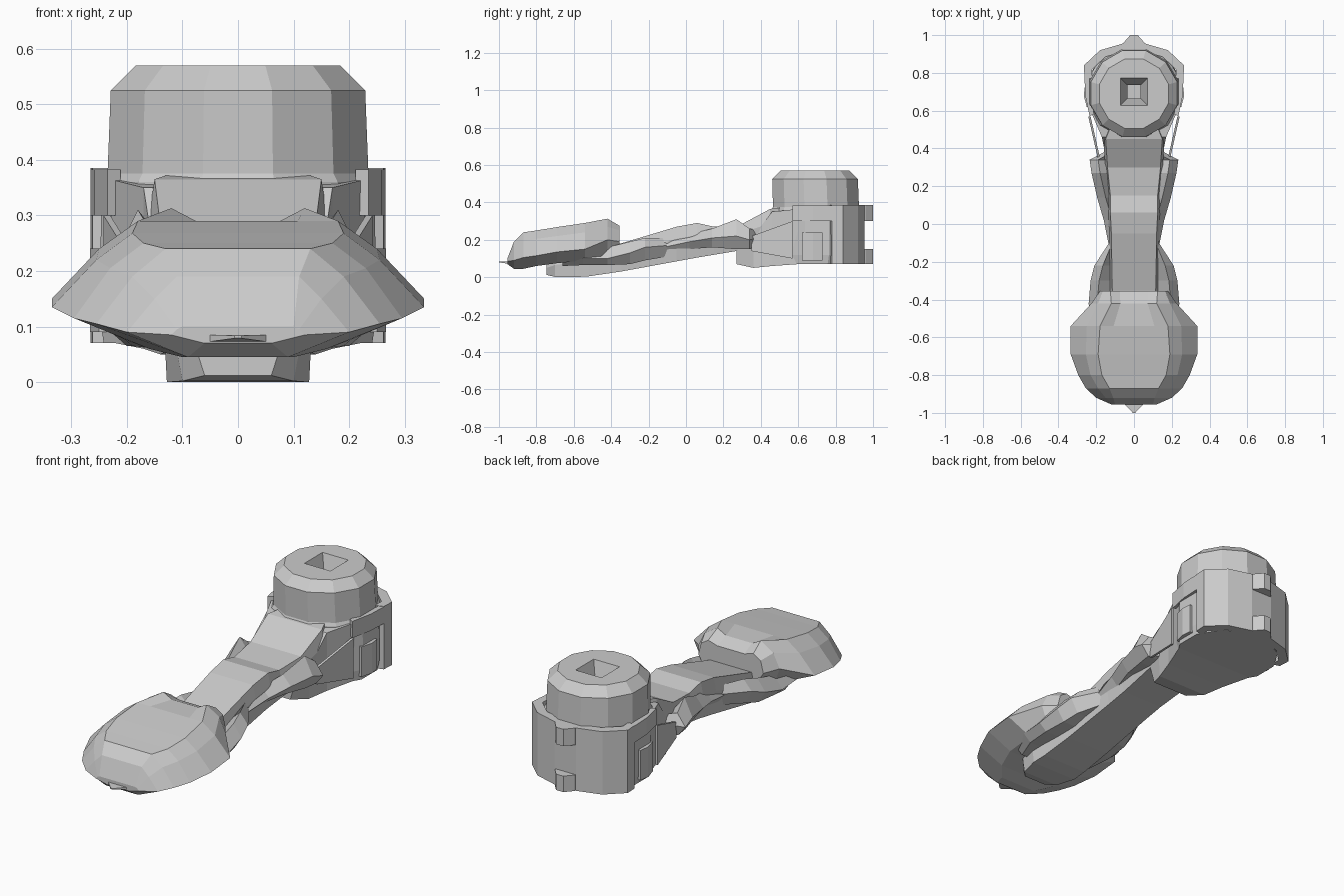
import bpy, bmesh, math

if "Cube" in bpy.data.objects:
    bpy.data.objects.remove(bpy.data.objects["Cube"])


def finish(name, bm):
    bmesh.ops.remove_doubles(bm, verts=bm.verts, dist=0.0005)
    bmesh.ops.recalc_face_normals(bm, faces=bm.faces)
    me = bpy.data.meshes.new(name)
    bm.to_mesh(me)
    bm.free()
    ob = bpy.data.objects.new(name, me)
    bpy.context.collection.objects.link(ob)
    return ob


def loft(name, rings):
    """Skin closed rings of equal length and cap both ends."""
    bm = bmesh.new()
    vs = [[bm.verts.new(p) for p in r] for r in rings]
    n = len(vs[0])
    for a, b in zip(vs, vs[1:]):
        for i in range(n):
            j = (i + 1) % n
            bm.faces.new((a[i], a[j], b[j], b[i]))
    bm.faces.new(vs[0])
    bm.faces.new(vs[-1])
    return finish(name, bm)


def section(y, half):
    """Mirror a half profile of (x, z), top to bottom, at depth y."""
    return [(x, y, z) for x, z in half] + [(-x, y, z) for x, z in reversed(half)]


def prism(name, pts, z0, z1):
    return loft(name, [[(x, y, z) for x, y in pts] for z in (z0, z1)])


def polygon(rx, ry, cy, z, n=12):
    return [(rx * math.cos(math.tau * (i + .5) / n),
             cy + ry * math.sin(math.tau * (i + .5) / n), z) for i in range(n)]


def mirrored(half):
    return half + [(-x, y) for x, y in reversed(half)]


# Hub with chamfered top and tapered square socket
hub = loft("hub", [polygon(r, q, c, z) for r, q, c, z in (
    (.25, .24, .695, .07), (.258, .25, .70, .12), (.254, .25, .70, .36),
    (.243, .238, .695, .375), (.237, .237, .69, .525), (.19, .19, .69, .57))])
cutter = loft("socket_cutter", [
    [(x * s, .70 + y * s, z) for x, y in ((1, 1), (-1, 1), (-1, -1), (1, -1))]
    for s, z in ((.035, .12), (.035, .46), (.072, .571), (.072, .62))])
cutter.hide_render = True
mod = hub.modifiers.new("socket", 'BOOLEAN')
mod.object = cutter
mod.operation = 'DIFFERENCE'
mod.solver = 'EXACT'
bpy.context.view_layer.objects.active = hub
bpy.ops.object.modifier_apply(modifier="socket")
bpy.data.objects.remove(cutter)


def shell(name, outer, s, z0, z1):
    """Open wall around the hub, its inner side scaled by s."""
    inner = [(x * s, .70 + (y - .70) * s) for x, y in outer]
    prism(name, outer + [(-x, y) for x, y in reversed(outer)]
          + [(-x, y) for x, y in inner] + list(reversed(inner)), z0, z1)


# Full-height wall behind the hub, and upper band along its sides
back = [(.262, .78), (.265, .84), (.18, .92), (.06, .955)]
shell("hub_back_wall", back, .84, .07, .385)
shell("hub_band", [(.235, .57), (.258, .68)] + back[1:], .90, .30, .383)

# Rear tabs on the wall
tab = mirrored([(.06, .92), (.055, .96), (.02, 1.0)])
prism("rear_tab_lower", tab, .07, .15)
prism("rear_tab_upper", tab, .30, .385)

# Webs between hub and arm wings, and lugs on the hub sides
for s, side in ((1, "right"), (-1, "left")):
    loft("web_" + side, [[(s * (x + dx), y, z) for dx, z in
         ((0, zt), (.012, zt), (.012, zb), (0, zb))]
         for x, y, zt, zb in ((.18, .35, .22, .14), (.23, .57, .30, .10))])
    prism("side_lug_" + side, [(s * x, y) for x, y in
          ((.20, .62), (.25, .62), (.266, .68), (.26, .73), (.20, .73))], .09, .24)

# Arm: half width top, top z, half width bottom, bottom z
loft("arm", [section(y, [(wt, zt), (wt + .012, zt - (zt - zb) * .35), (wb, zb)])
     for y, wt, zt, wb, zb in (
         (-.745, .06, .07, .06, .012), (-.70, .10, .10, .10, .002),
         (-.60, .12, .12, .128, .0), (-.52, .12, .14, .125, .005),
         (-.35, .115, .18, .12, .03), (-.05, .12, .27, .115, .085),
         (.06, .125, .29, .115, .105), (.15, .125, .27, .12, .12),
         (.30, .14, .285, .13, .145), (.45, .15, .365, .15, .15),
         (.60, .09, .385, .15, .10))])

# Foot of the hub that reaches forward under the arm
loft("hub_foot", [section(y, [(wt, zt), (wb, zb)]) for y, wt, zt, wb, zb in (
    (.27, .13, .16, .10, .07), (.36, .15, .22, .14, .05),
    (.46, .17, .35, .17, .06), (.60, .23, .365, .22, .07))])


# Flared wings along the arm, sunk below its top in the middle
def wings(name, rows):
    loft(name, [section(y, [(.11, min(zt - .05, zm)), (max(.115, w - .045), zt),
                            (w, zm), (max(.11, w - .04), zb)])
                for y, w, zt, zm, zb in rows])


wings("rear_wings", (
    (-.12, .132, .20, .16, .12), (.02, .16, .23, .19, .15), (.14, .195, .26, .21, .16),
    (.27, .225, .31, .22, .15), (.34, .235, .26, .20, .15), (.38, .16, .25, .21, .16)))
wings("front_wings", (
    (-.66, .19, .12, .09, .06), (-.55, .23, .15, .10, .065), (-.42, .24, .16, .10, .065),
    (-.30, .23, .19, .13, .07), (-.22, .21, .21, .16, .09), (-.10, .132, .21, .17, .11)))

# Domed pad: top, shoulder, rim and underside per station
loft("pad", [section(y, [(wt * .6, zt - dip), (wt, zt), (ws, zs), (wr, zr), (wb, zb)])
     for y, wt, zt, dip, ws, zs, wr, zr, wb, zb in (
         (-.955, .10, .10, 0, .11, .095, .12, .085, .06, .07),
         (-.92, .11, .19, 0, .15, .15, .20, .09, .09, .045),
         (-.87, .13, .24, 0, .19, .19, .255, .105, .10, .045),
         (-.80, .17, .25, 0, .23, .205, .295, .115, .16, .06),
         (-.69, .19, .268, 0, .255, .22, .335, .135, .20, .075),
         (-.54, .18, .29, 0, .25, .24, .335, .15, .20, .09),
         (-.42, .12, .313, .025, .19, .27, .225, .20, .19, .10),
         (-.355, .125, .275, .015, .165, .25, .18, .19, .15, .14))])

# Small pointed lip at the very front
loft("front_lip", [section(y, [(w, zt), (w, zb)]) for y, w, zt, zb in (
    (-1.0, .006, .084, .079), (-.955, .05, .085, .073), (-.92, .07, .09, .065))])
